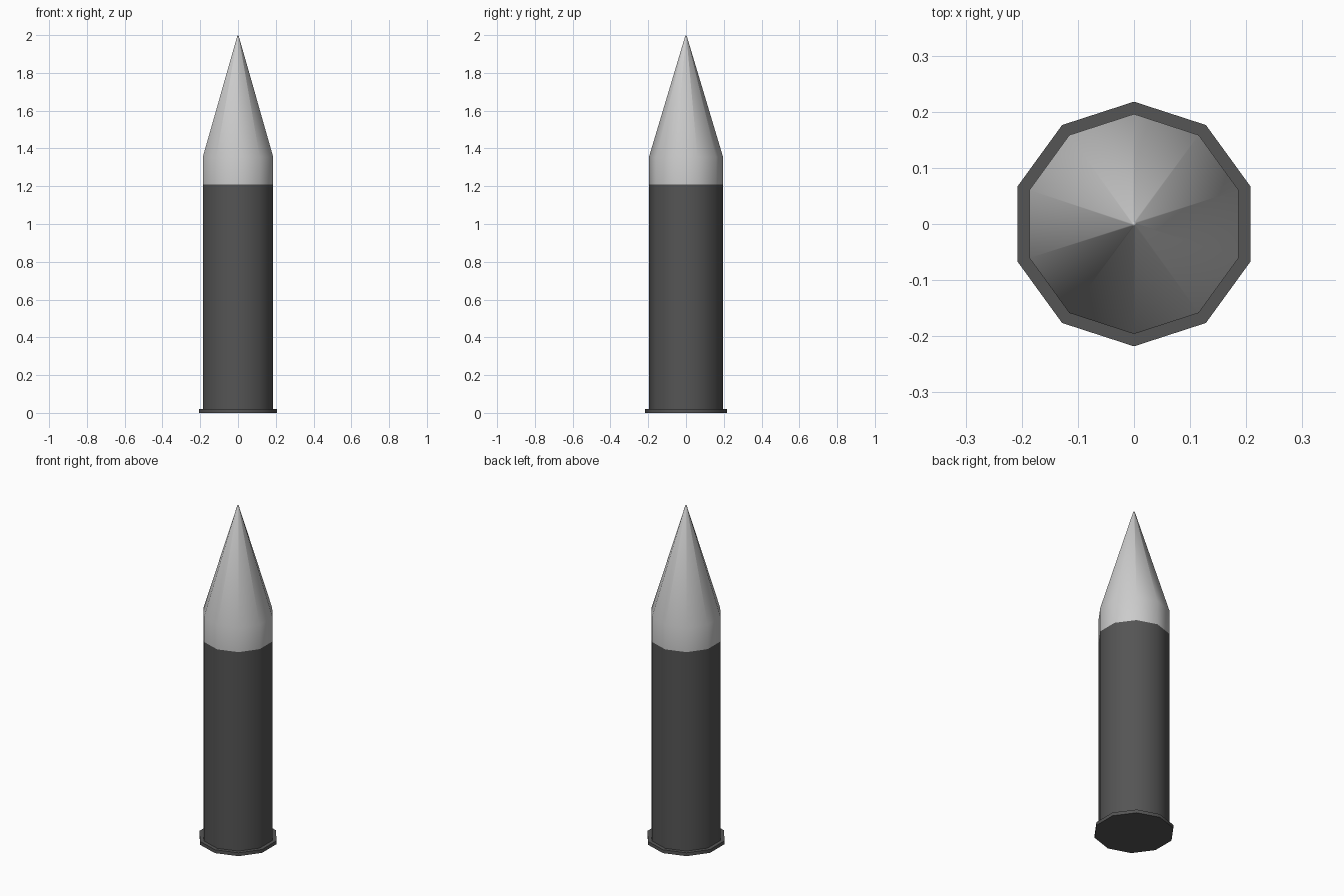
import bpy, bmesh, math

if "Cube" in bpy.data.objects:
    bpy.data.objects.remove(bpy.data.objects["Cube"])

SIDES = 10


def lathe(name, profile, color=None):
    """Spin (radius, z) points into a ten-sided part; radius 0 closes to a point."""
    bm = bmesh.new()
    rings = []
    for r, z in profile:
        if r == 0:
            rings.append([bm.verts.new((0, 0, z))] * SIDES)
        else:
            angles = [math.pi / 2 + 2 * math.pi * i / SIDES for i in range(SIDES)]
            rings.append([bm.verts.new((r * math.cos(a), r * math.sin(a), z)) for a in angles])
    for low, high in zip(rings, rings[1:]):
        for i in range(SIDES):
            j = (i + 1) % SIDES
            corners = [low[i], low[j], high[j], high[i]]
            bm.faces.new(list(dict.fromkeys(corners)))
    if profile[0][0] > 0 and profile[0][1] == 0:
        bm.faces.new(rings[0][::-1])  # flat base
    bmesh.ops.recalc_face_normals(bm, faces=bm.faces)
    mesh = bpy.data.meshes.new(name)
    bm.to_mesh(mesh)
    bm.free()
    obj = bpy.data.objects.new(name, mesh)
    bpy.context.collection.objects.link(obj)
    if color:
        mat = bpy.data.materials.new(name + "_color")
        mat.diffuse_color = color
        mat.use_nodes = True
        mat.node_tree.nodes["Principled BSDF"].inputs["Base Color"].default_value = mat.diffuse_color
        mesh.materials.append(mat)
    # Soft facets, sharp rim edges
    bpy.ops.object.select_all(action='DESELECT')
    obj.select_set(True)
    bpy.context.view_layer.objects.active = obj
    bpy.ops.object.shade_smooth_by_angle(angle=math.radians(40))
    return obj


# Dark cartridge case with a thin protruding rim at the base
lathe("case", [(0.218, 0), (0.218, 0.02), (0.196, 0.02), (0.196, 1.21)],
      (0.09, 0.09, 0.09, 1))

# Light bullet: short straight collar and long conical nose
lathe("bullet", [(0.196, 1.21), (0.196, 1.355), (0.004, 1.995), (0, 2.0)])
